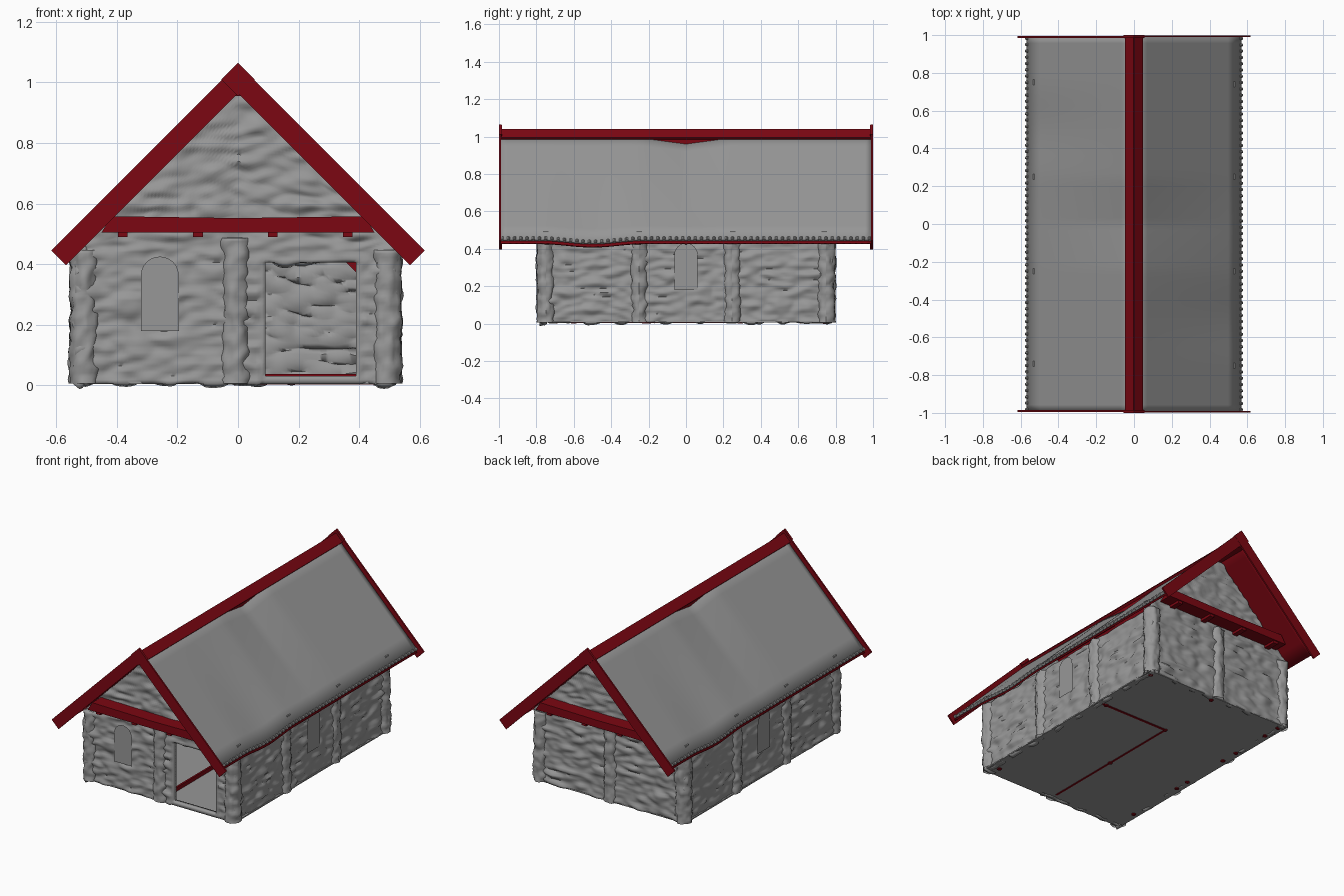
import bpy, bmesh, math
from mathutils import Vector, Matrix, noise

if "Cube" in bpy.data.objects:
    bpy.data.objects.remove(bpy.data.objects["Cube"])

red = bpy.data.materials.new("red_timber")
red.diffuse_color = (0.2, 0.002, 0.006, 1)
red.use_nodes = True
red.node_tree.nodes["Principled BSDF"].inputs["Base Color"].default_value = red.diffuse_color
grey = bpy.data.materials.new("dark_stone")
grey.diffuse_color = (0.31, 0.31, 0.31, 1)
grey.use_nodes = True
grey.node_tree.nodes["Principled BSDF"].inputs["Base Color"].default_value = grey.diffuse_color
CX = -0.008                      # walls sit slightly off the roof axis
WX, WY = 0.53, 0.778             # nominal wall faces


def add(name, bm, mat=grey):
    me = bpy.data.meshes.new(name)
    bm.to_mesh(me)
    bm.free()
    ob = bpy.data.objects.new(name, me)
    bpy.context.collection.objects.link(ob)
    me.materials.append(mat)
    return ob


def grid(name, us, vs, fn, skip=None, thick=0, mat=grey):
    bm = bmesh.new()
    rows = [[bm.verts.new(fn(u, v)) for u in us] for v in vs]
    for j in range(len(vs) - 1):
        for i in range(len(us) - 1):
            if skip and skip((us[i] + us[i + 1]) / 2, (vs[j] + vs[j + 1]) / 2):
                continue
            f = bm.faces.new((rows[j][i], rows[j][i + 1], rows[j + 1][i + 1], rows[j + 1][i]))
            f.smooth = True
    bmesh.ops.delete(bm, geom=[v for v in bm.verts if not v.link_faces], context='VERTS')
    ob = add(name, bm, mat)
    if thick:
        m = ob.modifiers.new("thickness", 'SOLIDIFY')
        m.thickness, m.offset = thick, -1
        bpy.context.view_layer.objects.active = ob
        ob.select_set(True)
        bpy.ops.object.shade_smooth_by_angle(angle=math.radians(60))
        ob.select_set(False)
    return ob


def box(name, c, size, mat=grey, rot=None):
    bm = bmesh.new()
    m = Matrix.Translation(c) @ (rot or Matrix()) @ Matrix.Diagonal((*size, 1))
    bmesh.ops.create_cube(bm, size=1, matrix=m)
    return add(name, bm, mat)


def span(*stops, step=0.0115):
    out = [stops[0]]
    for a, b in zip(stops, stops[1:]):
        n = max(1, round((b - a) / step))
        out += [a + (b - a) * k / n for k in range(1, n + 1)]
    return out


def turn(p, k):
    return Matrix.Rotation(k * math.pi / 2, 3, 'Z') @ Vector(p) + Vector((CX, 0, 0))


def rough(u, z, seed):
    # long flat stones: billowed noise leaves creases between rounded courses
    a = abs(noise.noise(Vector((u * 7, z * 21, seed))))
    b = noise.noise(Vector((u * 16, z * 36, seed + 9)))
    return 0.026 * a + 0.009 * b - 0.006


# rubble stone walls: k = quarter turns from the front
def gable_wall(name, k, door):
    def fn(u, v):
        top = 0.985 - abs(u + (CX if k == 0 else -CX))
        z = v if v <= 0.44 else 0.44 + (v - 0.44) * (top - 0.44) / 0.54
        near = door and 0.08 < u < 0.415 and v < 0.415
        off = 0 if near else rough(u, z, k * 5)
        return turn((u, -WY - off, z), k)
    skip = (lambda u, v: 0.098 < u < 0.398 and 0.03 < v < 0.405) if door else None
    grid(name, span(-WX, 0.0, 0.098, 0.398, WX), span(0.006, 0.03, 0.405, 0.44, 0.98), fn, skip, 0.03)


gable_wall("front_wall", 0, True)
gable_wall("back_wall", 2, False)
for name, k in (("right_wall", 1), ("left_wall", 3)):
    grid(name, span(-WY, WY), span(0.006, 0.45),
         lambda u, v: turn((u, -WX + 0.004 - rough(u, v, k * 5), v), k), thick=0.03)


# rough stone piers at corners and along the walls
def pier(name, x, y, h):
    def fn(a, v):
        n = noise.noise(Vector((math.cos(a) * 1.5 + x * 9, math.sin(a) * 1.5 + y * 9, v * 22)))
        n2 = noise.noise(Vector((math.cos(a) * 3 + x * 5, math.sin(a) * 3, v * 50)))
        r = 0 if v >= h else 0.047 + 0.011 * n + 0.005 * n2
        return Vector((x + CX + r * math.cos(a), y + r * math.sin(a), v))
    grid(name, [2 * math.pi * i / 24 for i in range(25)], span(0.006, h - 0.004, h), fn)


for s in (-1, 1):
    pier("middle_pier", 0, s * 0.752, 0.49)
    for y in (-0.749, -0.25, 0.245, 0.749):
        pier("side_pier", s * 0.5, y, 0.45)


# arched window panels
def window(name, u, w, z0, z1, d, k):
    r = w / 2
    pts = [(u - r, z0), (u + r, z0)]
    pts += [(u + r * math.cos(t * math.pi / 12), z1 - r + r * math.sin(t * math.pi / 12)) for t in range(13)]
    bm = bmesh.new()
    f = bm.faces.new([bm.verts.new(turn((a, -d - 0.011, b), k)) for a, b in pts])
    bmesh.ops.solidify(bm, geom=[f], thickness=0.03)
    bmesh.ops.recalc_face_normals(bm, faces=bm.faces)
    add(name, bm)


window("front_window", -0.25, 0.125, 0.18, 0.425, WY, 0)
window("right_window", 0, 0.125, 0.18, 0.43, WX, 1)
window("left_window", 0, 0.125, 0.18, 0.43, WX, 3)

# floor, with interior sills, posts and brace showing at ground level
box("floor", (CX, 0, 0.009), (1.06, 1.55, 0.008))
box("long_sill", (0, -0.22, 0.02), (0.012, 1.0, 0.036), red)
box("cross_sill", (0.24, 0.29, 0.02), (0.49, 0.016, 0.036), red)
box("partition_brace", (0.40, 0.29, 0.38), (0.16, 0.016, 0.025), red, Matrix.Rotation(math.pi / 4, 4, 'Y'))
posts = [(-0.5, y) for y in (0.62, 0.35, 0.23, -0.1, -0.2, -0.6)]
posts += [(x, 0.74) for x in (-0.5, 0.02, 0.49)] + [(0, 0.29), (0.46, 0.29), (0, -0.22), (0.46, -0.7)]
for x, y in posts:
    bm = bmesh.new()
    bmesh.ops.create_cone(bm, cap_ends=True, segments=10, radius1=0.014, radius2=0.014, depth=0.42,
                          matrix=Matrix.Translation((x, y, 0.21)))
    add("interior_post", bm, red)


# sagging roof: s = +1 right slope, -1 left slope (half turn)
def roof_z(x, y):
    t = x / 0.57
    ridge = 0.034 * max(0, 1 - abs(y) / 0.24) * (1 - t)
    e = min(1, abs(y + 0.5) / 0.27)
    return 1.022 - x - ridge - 0.009 * (1 + math.cos(math.pi * e)) * t


ys, xs = span(-0.99, 0.99, step=0.033), span(-0.57, 0.0, step=0.07)
for s in (1, -1):
    grid("roof_slope", ys, xs, lambda y, v: Vector((-v * s, y * s, roof_z(-v, y))), thick=0.014)
    grid("roof_underboards", ys, xs,
         lambda y, v: Vector((-v * s, y * s, roof_z(-v, y) - 0.0205)), thick=0.010, mat=red)
    # small rounded tile ends along the eave
    bm = bmesh.new()
    for i in range(60):
        y = -0.983 + i * 0.0333
        m = Matrix.Translation((0.565, y, roof_z(0.565, y) - 0.003)) @ Matrix.Rotation(math.pi * 0.75, 4, 'Y')
        bmesh.ops.create_cone(bm, cap_ends=True, segments=8, radius1=0.0085, radius2=0.0085, depth=0.018, matrix=m)
    # small pegs above the eave
    for y in (-0.75, -0.25, 0.25, 0.74):
        m = Matrix.Translation((0.53, y, roof_z(0.53, y) - 0.002)) @ Matrix.Diagonal((0.01, 0.03, 0.012, 1))
        bmesh.ops.create_cube(bm, size=1, matrix=m)
    if s < 0:
        bmesh.ops.rotate(bm, verts=bm.verts, matrix=Matrix.Rotation(math.pi, 3, 'Z'))
    add("eave_tile_ends", bm)
    # ridge capping boards
    box("ridge_cap", (s * 0.0185, 0, 1.0125), (0.064, 1.985, 0.016), red,
        Matrix.Rotation(s * math.pi / 4, 4, 'Y'))
box("ridge_beam", (0, 0, 0.98), (0.06, 1.97, 0.05), red)

# gable timber at both ends
for e in (-1, 1):
    for s in (-1, 1):
        box("barge_board", (s * 0.2835, e * (0.992 + 0.002 * s), 0.7295), (0.873, 0.01, 0.068), red,
            Matrix.Rotation(s * math.pi / 4, 4, 'Y'))
    # diamond block where the barge boards cross
    box("apex_block", (0, e * 0.993, 1.01), (0.078, 0.014, 0.078), red, Matrix.Rotation(math.pi / 4, 4, 'Y'))
    # tie beam with a slight sag
    bm = bmesh.new()
    m = Matrix.Translation((0, e * 0.825, 0.53)) @ Matrix.Diagonal((0.9, 0.09, 0.05, 1))
    bmesh.ops.create_cube(bm, size=1, matrix=m)
    bmesh.ops.subdivide_edges(bm, edges=[d for d in bm.edges if abs(d.verts[0].co.x - d.verts[1].co.x) > 0.5], cuts=7)
    for v in bm.verts:
        if v.co.z > 0.53:
            v.co.z += 0.006 * (abs(v.co.x) / 0.45) - 0.003
            v.co.x *= 0.93
    add("tie_beam", bm, red)
    # joist ends under the tie beam
    for x in (-0.38, -0.132, 0.115, 0.362):
        box("joist_end", (x, e * 0.82, 0.4975), (0.032, 0.085, 0.017), red)
